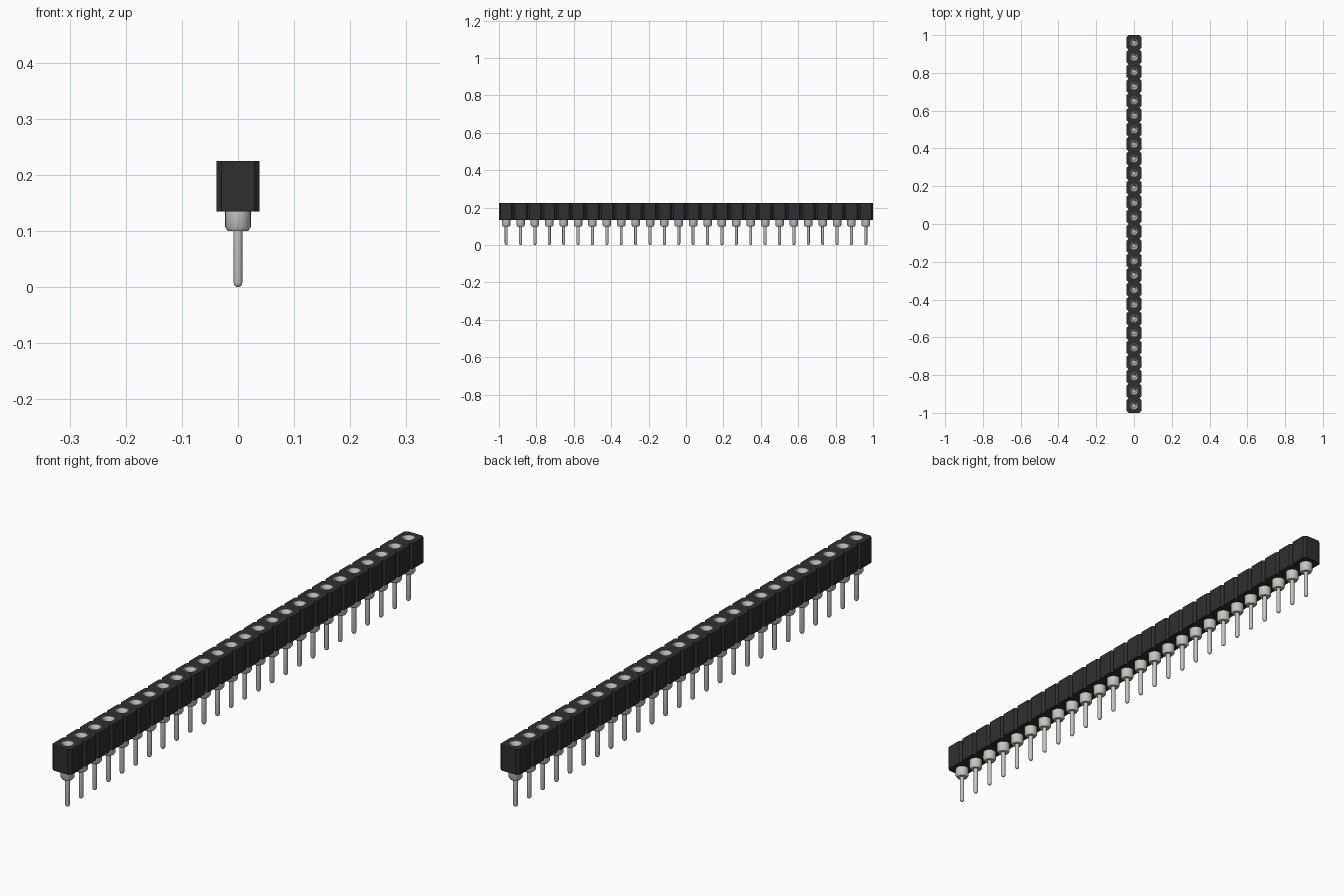
import bpy, bmesh, math

cube = bpy.data.objects.get("Cube")
if cube:
    bpy.data.objects.remove(cube, do_unlink=True)

COUNT = 26
PITCH = 2 / COUNT
HALF = PITCH / 2
CHAMFER = 0.0095
Z0, Z1 = 0.135, 0.225
HOLE = 0.0215
SEGS = 24
centres = [(i - (COUNT - 1) / 2) * PITCH for i in range(COUNT)]


def material(name, rgb, rough):
    m = bpy.data.materials.new(name)
    m.diffuse_color = (*rgb, 1)
    m.use_nodes = True
    bsdf = m.node_tree.nodes["Principled BSDF"]
    bsdf.inputs["Base Color"].default_value = (*rgb, 1)
    bsdf.inputs["Roughness"].default_value = rough
    return m


black = material("black plastic", (0.028, 0.028, 0.028), 0.6)
metal = material("tin metal", (0.58, 0.57, 0.51), 0.5)


def finish(bm, name, mat):
    mesh = bpy.data.meshes.new(name)
    bm.to_mesh(mesh)
    bm.free()
    mesh.materials.append(mat)
    ob = bpy.data.objects.new(name, mesh)
    bpy.context.collection.objects.link(ob)
    return ob


def loop(bm, points):
    verts = [bm.verts.new(p) for p in points]
    return [bm.edges.new((a, b)) for a, b in zip(verts, verts[1:] + verts[:1])]


# Housing: a strip of chamfered cells with a round hole in each one
bm = bmesh.new()
right = []
for y in centres:
    right += [(HALF - CHAMFER, y - HALF), (HALF, y - HALF + CHAMFER),
              (HALF, y + HALF - CHAMFER)]
right.append((HALF - CHAMFER, 1.0))
outline = right + [(-x, y) for x, y in reversed(right)]
edges = loop(bm, [(x, y, Z0) for x, y in outline])
for y in centres:
    edges += loop(bm, [(HOLE * math.cos(2 * math.pi * k / SEGS),
                        y + HOLE * math.sin(2 * math.pi * k / SEGS), Z0)
                       for k in range(SEGS)])
bmesh.ops.triangle_fill(bm, use_beauty=True, use_dissolve=False,
                        edges=edges, normal=(0, 0, 1))
ext = bmesh.ops.extrude_face_region(bm, geom=bm.faces[:], use_keep_orig=True)
bmesh.ops.translate(bm, vec=(0, 0, Z1 - Z0),
                    verts=[g for g in ext["geom"] if isinstance(g, bmesh.types.BMVert)])
bmesh.ops.recalc_face_normals(bm, faces=bm.faces[:])
finish(bm, "housing", black)

# Contact profile (radius, height): rounded pin tip, collar, sleeve, funnel, bore
profile = [(0, 0), (0.004, 0.001), (0.0065, 0.0035), (0.0078, 0.008),
           (0.0078, 0.1), (0.018, 0.1), (0.0228, 0.107), (0.0228, Z0),
           (HOLE, Z0), (HOLE, Z1), (0.0195, Z1), (0.0095, 0.208),
           (0.0095, 0.15), (0, 0.15)]
bm = bmesh.new()
verts = [bm.verts.new((r, 0, z)) for r, z in profile]
spine = [bm.edges.new(p) for p in zip(verts, verts[1:])]
bmesh.ops.spin(bm, geom=verts + spine, cent=(0, 0, 0), axis=(0, 0, 1),
               angle=2 * math.pi, steps=SEGS, use_duplicate=False)
bmesh.ops.remove_doubles(bm, verts=bm.verts[:], dist=1e-5)
bmesh.ops.recalc_face_normals(bm, faces=bm.faces[:])
pins = finish(bm, "contact_pins", metal)
pins.location.y = centres[0]
bpy.context.view_layer.objects.active = pins
pins.select_set(True)
bpy.ops.object.shade_smooth_by_angle(angle=math.radians(35))

# Repeat the contact along the strip
array = pins.modifiers.new("row", 'ARRAY')
array.count = COUNT
array.use_relative_offset = False
array.use_constant_offset = True
array.constant_offset_displace = (0, PITCH, 0)
